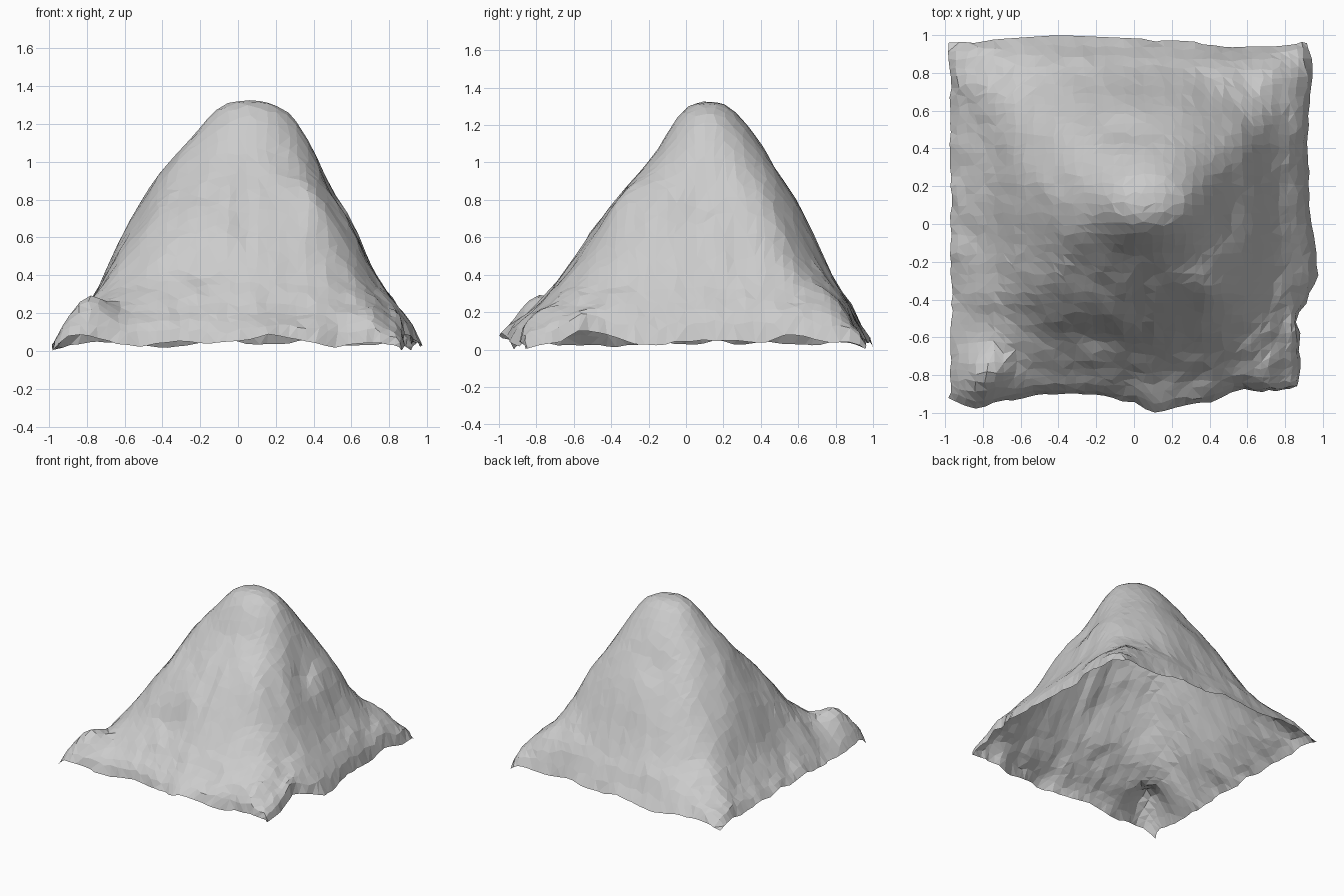
import bpy, bmesh, math, random
from mathutils import Vector, noise

if "Cube" in bpy.data.objects:
    bpy.data.objects.remove(bpy.data.objects["Cube"])

random.seed(7)
N = 38                  # grid cells per side
CX, CY = .06, .12       # summit position

# Contours: height, reach to right, left, back, front, squareness of the outline
LEVELS = [(-.05, 1.0, 1.12, .93, 1.2, 22), (.05, .94, 1.055, .88, 1.12, 20),
          (.14, .89, .96, .82, 1.05, 9), (.24, .81, .87, .77, .92, 5), (.35, .71, .80, .70, .82, 3.6),
          (.48, .64, .74, .635, .73, 3.0), (.62, .59, .67, .575, .65, 2.6),
          (.78, .525, .58, .49, .53, 2.4), (.92, .44, .49, .41, .40, 2.3),
          (1.06, .355, .39, .32, .285, 2.1), (1.2, .27, .26, .22, .205, 2),
          (1.27, .21, .2, .16, .155, 2), (1.32, .125, .13, .1, .1, 2), (1.345, 0.001, .001, .001, .001, 2)]

# Ragged outline: how far each rim sits from the centre
RIM_RIGHT = [(-1, .87), (-.85, .88), (-.6, .89), (-.5, .86), (-.42, .92), (-.25, .985),
             (0, .95), (.2, .93), (.6, .93), (.8, .96), (1, .92)]
RIM_LEFT = [(-1, .985), (-.4, .97), (0, .98), (.3, .975), (1, .985)]
RIM_FRONT = [(-1, .93), (-.85, .98), (-.5, .91), (-.3, .9), (0, .95), (.1, 1.0), (.45, .94),
             (.56, .87), (.65, .9), (1, .87)]
RIM_BACK = [(-1, .96), (-.4, 1.0), (.3, .97), (.6, .94), (1, .97)]

# Local gullies (negative) and spurs (positive): x, y, radius x, radius y, height
FEATURES = [(.53, .07, .08, .13, -.12), (.04, -.45, .06, .12, -.05), (-.2, -.6, .2, .07, -.04),
            (-.05, .50, .2, .06, -.04), (-.1, .72, .2, .06, -.02),
            (.42, -.32, .12, .12, .07), (-.8, -.8, .14, .14, .14),
            (.6, .5, .14, .14, .05), (.75, .75, .15, .15, .04),
            (.2, -1, .2, .1, .04), (-.9, -1, .1, .1, .03),
            (1, -.53, .12, .12, .06), (1, .6, .12, .1, .05)]


def sample(table, t, k=1):
    for a, b in zip(table, table[1:]):
        if t <= b[0]:
            return a[k] + (b[k] - a[k]) * (t - a[0]) / (b[0] - a[0])
    return table[-1][k]


def height(u, v):
    dx, dy = u - CX, v - CY
    kx, ky = (1 if dx > 0 else 2), (3 if dy > 0 else 4)
    lo, hi = -.05, 1.345
    for _ in range(14):                  # find the contour passing through this point
        z = (lo + hi) / 2
        p = sample(LEVELS, z, 5)
        q = abs(dx / sample(LEVELS, z, kx)), abs(dy / sample(LEVELS, z, ky))
        m = max(q)
        if m <= 1 and q[0] ** p + q[1] ** p <= 1:
            lo = z
        else:
            hi = z
    for cx, cy, rx, ry, h in FEATURES:
        z += h * math.exp(-((u - cx) / rx) ** 2 - ((v - cy) / ry) ** 2)
    rough = max(0, min(1, 2.5 * math.hypot(dx, dy) - .3))
    z += rough * .03 * noise.noise(Vector((u * 4, v * 4, 1.3)))
    z += rough * .02 * noise.noise(Vector((u * 9, v * 9, 4.1)))
    return max(z, .005 + .02 * random.random())


# Mountain: open terrain sheet with an irregular faceted surface
bm = bmesh.new()
grid = []
for j in range(N + 1):
    row = []
    for i in range(N + 1):
        u, v = 2 * i / N - 1, 2 * j / N - 1
        if 0 < i < N:
            u += random.uniform(-.25, .25) * 2 / N
        if 0 < j < N:
            v += random.uniform(-.25, .25) * 2 / N
        z = height(u, v)
        x = u * (1 + (sample(RIM_RIGHT if u > 0 else RIM_LEFT, v) - 1) * abs(u) ** 5)
        y = v * (1 + (sample(RIM_BACK if v > 0 else RIM_FRONT, u) - 1) * abs(v) ** 5)
        if i in (0, N):
            x -= math.copysign(random.uniform(0, .015), u)
        if j in (0, N) and abs(y) < .98:
            y -= math.copysign(random.uniform(0, .015), v)
        row.append(bm.verts.new((x, y, z)))
    grid.append(row)

for j in range(N):
    for i in range(N):
        a, b, c, d = grid[j][i], grid[j][i + 1], grid[j + 1][i + 1], grid[j + 1][i]
        # split along the diagonal that follows the slope best
        if abs(a.co.z - c.co.z) < abs(b.co.z - d.co.z):
            tris = ((a, b, c), (a, c, d))
        else:
            tris = ((a, b, d), (b, c, d))
        for t in tris:
            bm.faces.new(t)

low = min(v.co.z for v in bm.verts)
for v in bm.verts:
    v.co.z -= low
bm.normal_update()
mesh = bpy.data.meshes.new("mountain")
bm.to_mesh(mesh)
bm.free()
mountain = bpy.data.objects.new("mountain", mesh)
bpy.context.collection.objects.link(mountain)
